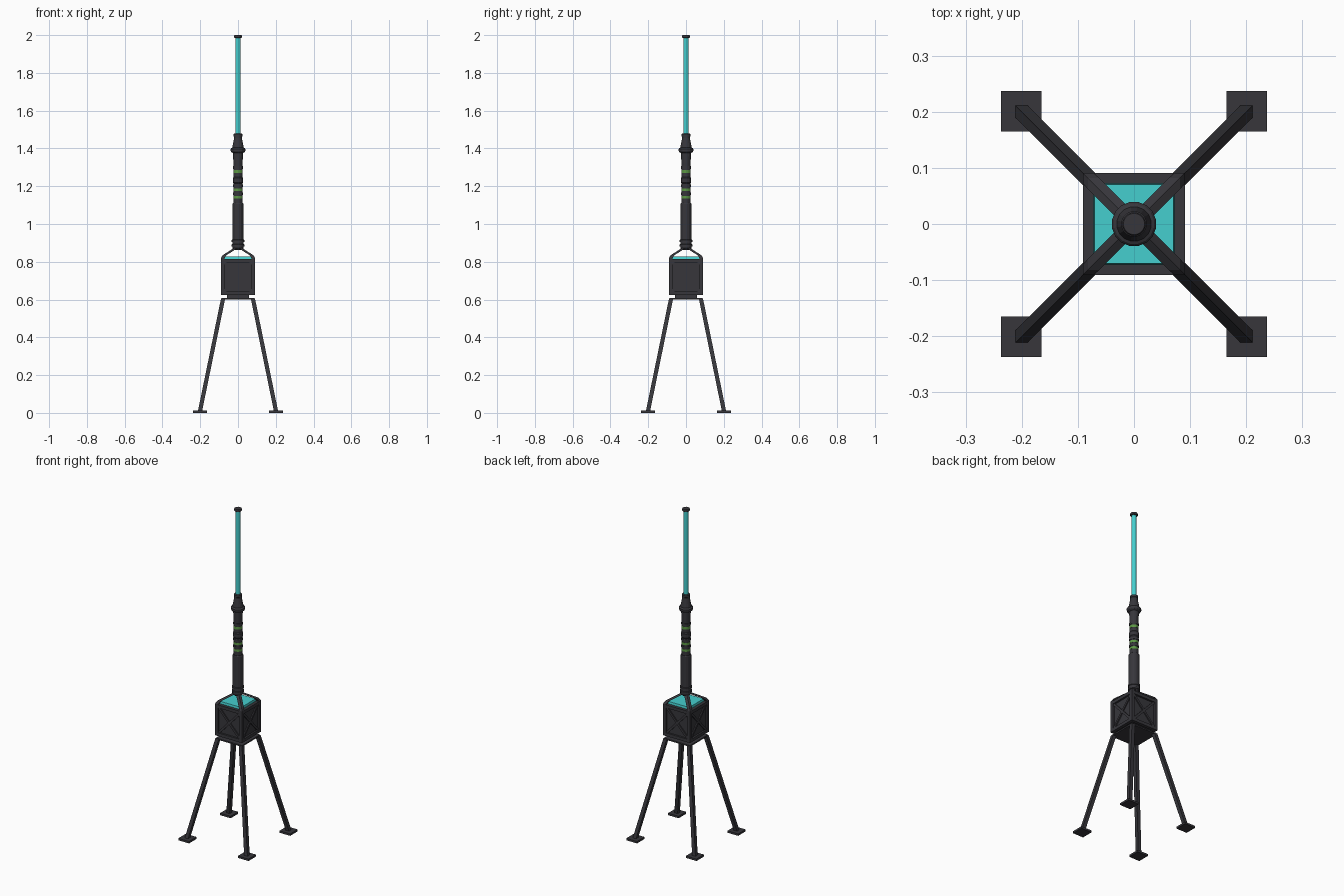
import bpy, bmesh, math
from mathutils import Vector

if "Cube" in bpy.data.objects:
    bpy.data.objects.remove(bpy.data.objects["Cube"])


def material(name, rgb):
    m = bpy.data.materials.new(name)
    m.diffuse_color = (*rgb, 1)
    m.use_nodes = True
    m.node_tree.nodes["Principled BSDF"].inputs["Base Color"].default_value = m.diffuse_color
    return m


DARK = material("dark metal", (0.038, 0.037, 0.044))
TEAL = material("glowing teal", (0.06, 0.62, 0.62))
GREEN = material("green band", (0.11, 0.32, 0.06))


def finish(name, bm, mat):
    bmesh.ops.recalc_face_normals(bm, faces=bm.faces)
    mesh = bpy.data.meshes.new(name)
    bm.to_mesh(mesh)
    bm.free()
    mesh.materials.append(mat)
    ob = bpy.data.objects.new(name, mesh)
    bpy.context.collection.objects.link(ob)
    return ob


def loft(bm, rings):
    """Skin a list of vertex rings and close both ends."""
    rings = [[bm.verts.new(p) for p in r] for r in rings]
    n = len(rings[0])
    for a, b in zip(rings, rings[1:]):
        for i in range(n):
            j = (i + 1) % n
            bm.faces.new((a[i], a[j], b[j], b[i]))
    bm.faces.new(rings[0][::-1])
    bm.faces.new(rings[-1])


def square(x, y, z, h):
    return [(x - h, y - h, z), (x + h, y - h, z), (x + h, y + h, z), (x - h, y + h, z)]


def block(name, levels, mat=DARK, x=0, y=0):
    """Square-section part from (half width, z) levels."""
    bm = bmesh.new()
    loft(bm, [square(x, y, z, h) for h, z in levels])
    return finish(name, bm, mat)


def turned(name, profile, mat=DARK, n=16):
    """Round part from (radius, z) levels."""
    bm = bmesh.new()
    loft(bm, [[(r * math.cos(2 * math.pi * (i + .5) / n),
                r * math.sin(2 * math.pi * (i + .5) / n), z) for i in range(n)]
              for r, z in profile])
    return finish(name, bm, mat)


def beam(bm, a, b, w, up):
    """Square bar from a to b."""
    a, b = Vector(a), Vector(b)
    d = (b - a).normalized()
    s = d.cross(Vector(up)).normalized() * w
    t = d.cross(s).normalized() * w
    loft(bm, [[p - s - t, p + s - t, p + s + t, p - s + t] for p in (a, b)])


CORNERS = [("front_left", -1, -1), ("front_right", 1, -1),
           ("back_right", 1, 1), ("back_left", -1, 1)]

# Four splayed legs with square feet
for label, sx, sy in CORNERS:
    block(label + "_foot", [(.036, 0), (.036, .012)], x=.201 * sx, y=.201 * sy)
    bm = bmesh.new()
    loft(bm, [square(.201 * sx, .201 * sy, .01, .011),
              square(.079 * sx, .079 * sy, .605, .011)])
    finish(label + "_leg", bm, DARK)

# Base plate and neck under the housing
block("base_plate", [(.088, .6), (.088, .608)])
block("base_neck", [(.058, .606), (.058, .63)])

# Housing core and glowing top
block("housing_core", [(.08, .63), (.08, .812)])
block("glowing_top", [(.073, .808), (.07, .829)], TEAL)

# Housing frame: rails, corner posts that bend in to the mast
H, Z0, Z1, W = .0815, .6345, .806, .0095
bm = bmesh.new()
for (_, ax, ay), (_, bx, by) in zip(CORNERS, CORNERS[1:] + CORNERS[:1]):
    for z in (Z0, Z1):
        beam(bm, (ax * H, ay * H, z), (bx * H, by * H, z), W, (0, 0, 1))
finish("housing_rails", bm, DARK)

for label, sx, sy in CORNERS:
    bm = bmesh.new()
    loft(bm, [square(h * sx, h * sy, z, w) for h, z, w in
              ((H, Z0 - W, W), (H, .818, W), (.072, .834, .010), (.014, .872, .010))])
    finish(label + "_post", bm, DARK)

# Cross braces on the four housing sides
bm = bmesh.new()
for (_, ax, ay), (_, bx, by) in zip(CORNERS, CORNERS[1:] + CORNERS[:1]):
    normal = (ax + bx, ay + by, 0)
    for za, zb in ((Z0, Z1), (Z1, Z0)):
        beam(bm, (ax * .08, ay * .08, za), (bx * .08, by * .08, zb), .0065, normal)
finish("housing_cross_braces", bm, DARK)

# Mast: grip, stepped upper part and flared collar
turned("mast_grip", [(.022, .862), (.03, .872), (.03, .88), (.034, .882), (.034, .892),
                     (.031, .894), (.031, .904), (.034, .906), (.034, .916),
                     (.03, .918), (.03, 1.105), (.027, 1.11)])
turned("mast_upper", [(.024, 1.10), (.024, 1.215), (.028, 1.22), (.028, 1.243),
                      (.024, 1.248), (.024, 1.31), (.025, 1.325), (.027, 1.38)])
turned("mast_collar", [(.027, 1.375), (.037, 1.381), (.04, 1.387), (.04, 1.397),
                       (.036, 1.402), (.031, 1.404), (.021, 1.455), (.021, 1.462),
                       (.023, 1.464), (.023, 1.476), (.018, 1.48)])

# Green bands and dark rings around the mast
for i, (z, h) in enumerate(((1.135, .014), (1.175, .014), (1.27, .016))):
    turned(f"green_band_{i + 1}", [(.0255, z), (.0255, z + h)], GREEN)
for i, z in enumerate((1.153, 1.195, 1.292)):
    turned(f"mast_ring_{i + 1}", [(.0265, z), (.0265, z + .014)])

# Glowing rod and end cap
turned("glowing_rod", [(.0145, 1.47), (.0145, 1.99)], TEAL, 12)
turned("rod_cap", [(.018, 1.984), (.021, 1.987), (.021, 1.997), (.019, 2.0)])
